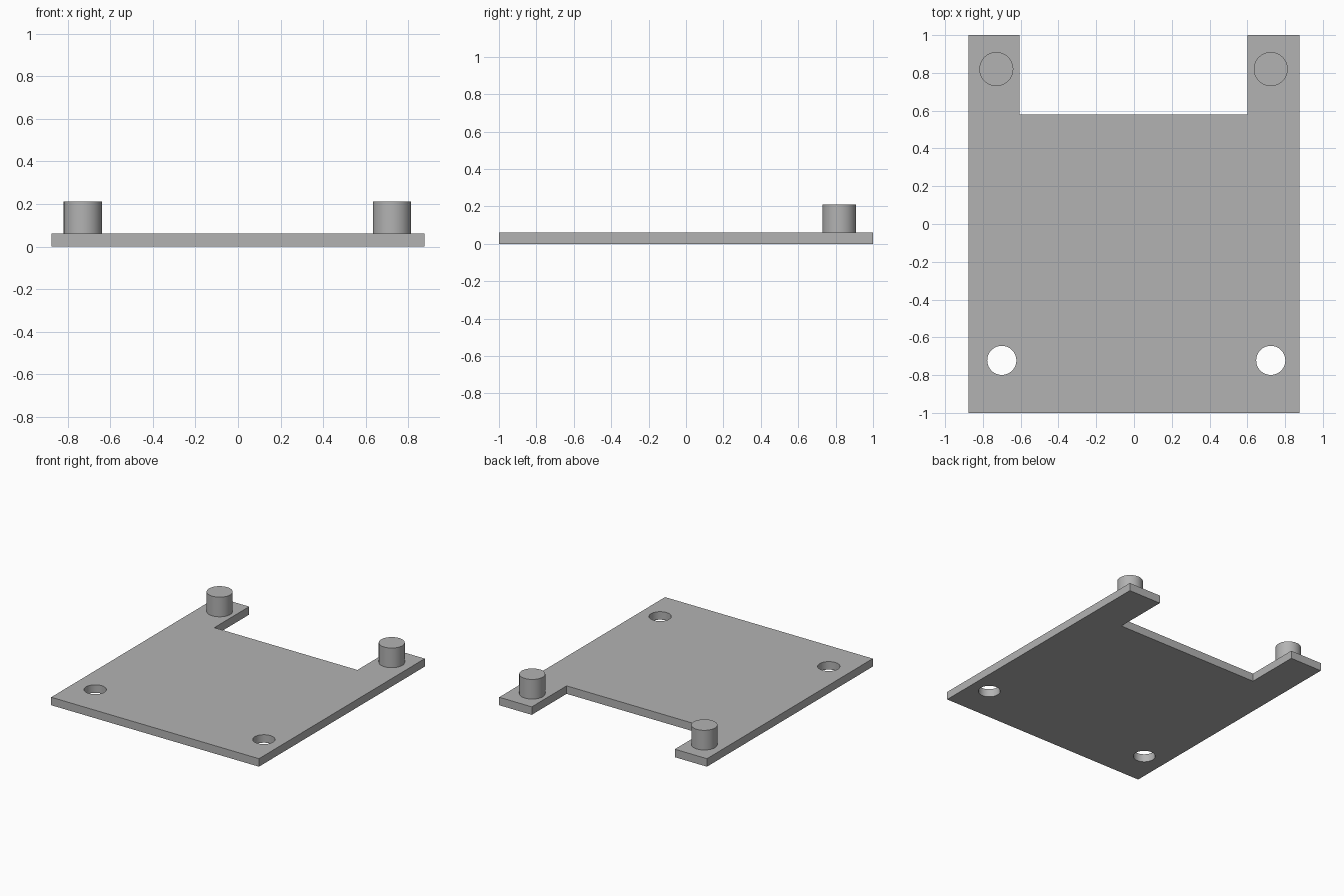
import bpy
import bmesh
import math

THICK = 0.061
PEG_TOP = 0.211

cube = bpy.data.objects.get("Cube")
if cube:
    bpy.data.objects.remove(cube, do_unlink=True)

grey = bpy.data.materials.new("plain_grey")
grey.use_nodes = True
colour = (0.45, 0.45, 0.45, 1)
grey.diffuse_color = colour
grey.node_tree.nodes["Principled BSDF"].inputs["Base Color"].default_value = colour


def cylinder(name, x, y, radius, bottom, top):
    bpy.ops.mesh.primitive_cylinder_add(
        vertices=64, radius=radius, depth=top - bottom,
        location=(x, y, (bottom + top) / 2))
    obj = bpy.context.object
    obj.name = name
    obj.data.materials.append(grey)
    bpy.ops.object.shade_smooth_by_angle(angle=math.radians(30))
    return obj


# Base plate: outline with a notch at the back, extruded upwards
outline = [(-0.877, -1), (0.877, -1), (0.877, 1), (0.602, 1),
           (0.602, 0.58), (-0.606, 0.58), (-0.606, 1), (-0.877, 1)]
bm = bmesh.new()
face = bm.faces.new([bm.verts.new((x, y, 0)) for x, y in outline])
ext = bmesh.ops.extrude_face_region(bm, geom=[face], use_keep_orig=True)
top_verts = [v for v in ext["geom"] if isinstance(v, bmesh.types.BMVert)]
bmesh.ops.translate(bm, vec=(0, 0, THICK), verts=top_verts)
bmesh.ops.recalc_face_normals(bm, faces=bm.faces)
mesh = bpy.data.meshes.new("base_plate")
bm.to_mesh(mesh)
bm.free()
mesh.materials.append(grey)
plate = bpy.data.objects.new("base_plate", mesh)
bpy.context.collection.objects.link(plate)

# Screw holes through the front corners
for side, x in (("right", -0.70), ("left", 0.724)):
    cutter = cylinder(side + "_hole_cutter", x, -0.722, 0.077, -0.1, 0.2)
    cut = plate.modifiers.new(side + "_hole", "BOOLEAN")
    cut.operation = "DIFFERENCE"
    cut.solver = "EXACT"
    cut.object = cutter
    bpy.ops.object.select_all(action="DESELECT")
    bpy.context.view_layer.objects.active = plate
    plate.select_set(True)
    bpy.ops.object.modifier_apply(modifier=cut.name)
    bpy.data.objects.remove(cutter, do_unlink=True)
bpy.ops.object.shade_smooth_by_angle(angle=math.radians(30))

# Locating pegs standing on the two rear arms
for side, x in (("right", -0.729), ("left", 0.724)):
    cylinder(side + "_peg", x, 0.82, 0.09, THICK, PEG_TOP)
